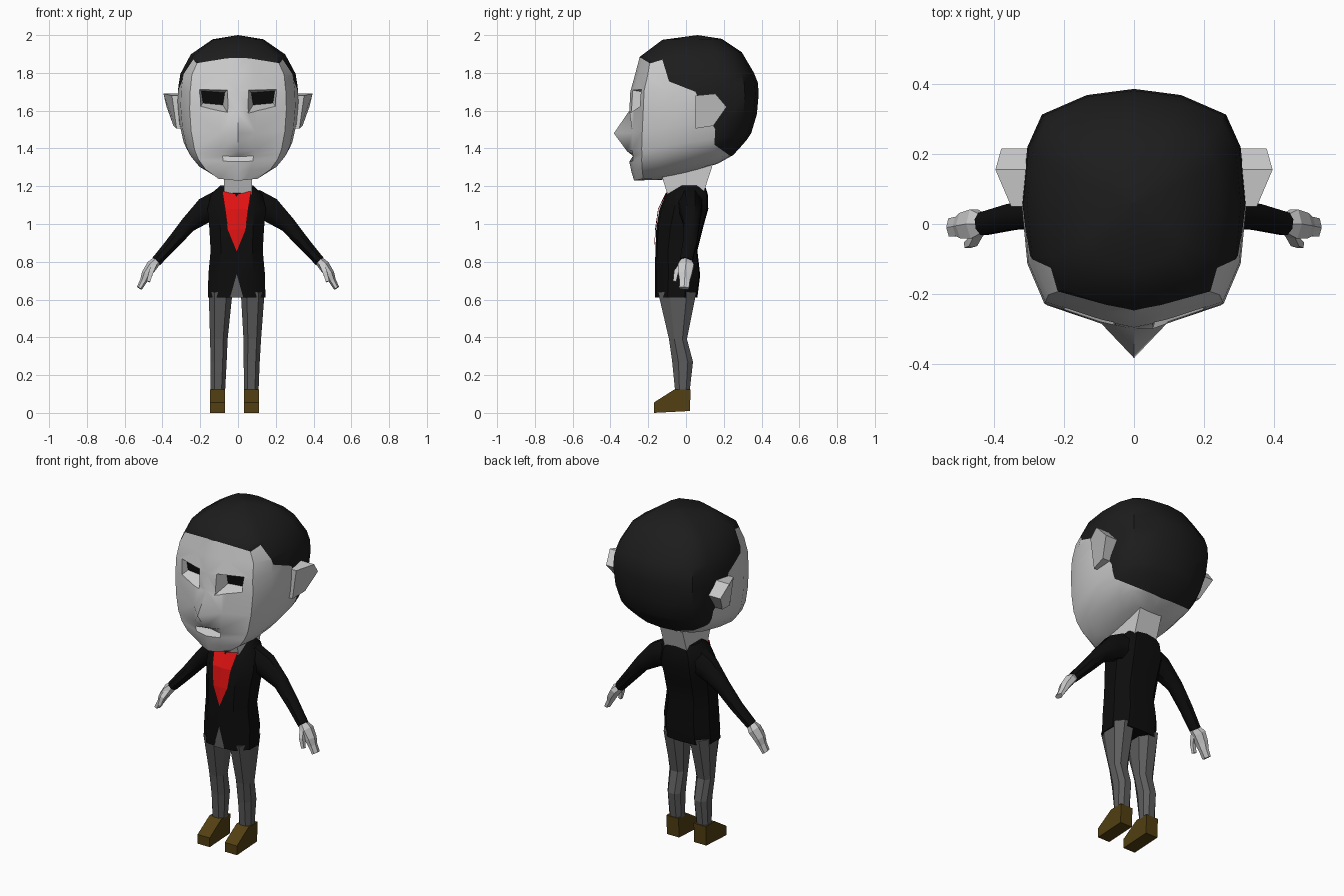
import bpy, bmesh, math
from mathutils import Vector

if "Cube" in bpy.data.objects:
    bpy.data.objects.remove(bpy.data.objects["Cube"])


def material(name, r, g, b):
    m = bpy.data.materials.new(name)
    m.diffuse_color = (r, g, b, 1)
    m.use_nodes = True
    m.node_tree.nodes["Principled BSDF"].inputs["Base Color"].default_value = m.diffuse_color
    return m


HAIR = material("hair_dark", .012, .012, .012)
COAT = material("coat_black", .004, .004, .004)
RED = material("shirt_red", .75, .006, .006)
TROUSER = material("trouser_grey", .11, .11, .11)
BROWN = material("shoe_brown", .085, .05, .006)
BLACK = material("eye_black", .003, .003, .003)


def make(name, verts, faces, mat=None, smooth=None):
    me = bpy.data.meshes.new(name)
    me.from_pydata([tuple(v) for v in verts], [], faces)
    bm = bmesh.new()
    bm.from_mesh(me)
    bmesh.ops.recalc_face_normals(bm, faces=bm.faces)
    bm.to_mesh(me)
    bm.free()
    ob = bpy.data.objects.new(name, me)
    bpy.context.collection.objects.link(ob)
    if mat:
        me.materials.append(mat)
    if smooth:
        shade(ob, smooth)
    return ob


def activate(ob):
    bpy.ops.object.select_all(action='DESELECT')
    ob.select_set(True)
    bpy.context.view_layer.objects.active = ob


def shade(ob, angle):
    activate(ob)
    bpy.ops.object.shade_smooth_by_angle(angle=math.radians(angle))


def loft(name, rings, mat=None, smooth=None):
    n = len(rings[0])
    verts = [p for r in rings for p in r]
    faces = [(i * n + j, i * n + (j + 1) % n, (i + 1) * n + (j + 1) % n, (i + 1) * n + j)
             for i in range(len(rings) - 1) for j in range(n)]
    faces += [tuple(range(n)), tuple(range(len(verts) - n, len(verts)))]
    return make(name, verts, faces, mat, smooth)


def prism(name, profile, x0, x1, mat=None):
    return loft(name, [[(x, y, z) for y, z in profile] for x in (x0, x1)], mat)


def tube(name, path, s, n, mat=None, smooth=None):
    # path rows: x, y, z, half size across y, half size the other way
    rings = []
    pts = [Vector(p[:3]) for p in path]
    for i, p in enumerate(path):
        d = (pts[min(i + 1, len(pts) - 1)] - pts[max(i - 1, 0)]).normalized()
        v = d.cross(Vector((0, 1, 0))).normalized()
        u = v.cross(d)
        ring = []
        for k in range(n):
            a = math.tau * (k + .5) / n
            q = pts[i] + u * p[3] * math.cos(a) + v * p[4] * math.sin(a)
            ring.append((s * q.x, q.y, q.z))
        rings.append(ring)
    return loft(name, rings, mat, smooth)


def full(half):
    return half + [(-x, y) for x, y in reversed(half) if x > 0]


def boolean(ob, cutter, op):
    activate(ob)
    m = ob.modifiers.new("cut", 'BOOLEAN')
    m.operation, m.object, m.solver = op, cutter, 'EXACT'
    bpy.ops.object.modifier_apply(modifier=m.name)


# head: tilted rings (front y, front z, back y, back z, half width, centre-front y)
HEAD = full([(0, -1), (.3, -.94), (.8, -.79), (.95, -.47), (1, 0),
             (.95, .5), (.82, .78), (.42, .947), (0, 1)])
rows = [(-.101, 1.235, -.099, 1.235, .002, None), (-.275, 1.23, .17, 1.32, .13, None),
        (-.29, 1.28, .25, 1.365, .215, None), (-.30, 1.33, .30, 1.42, .26, None),
        (-.30, 1.357, .325, 1.45, .275, -.258), (-.305, 1.385, .345, 1.48, .288, -.312),
        (-.305, 1.48, .375, 1.58, .31, -.382), (-.30, 1.60, .385, 1.69, .32, None),
        (-.295, 1.70, .38, 1.75, .316, None), (-.27, 1.79, .36, 1.80, .305, None),
        (-.245, 1.885, .295, 1.91, .25, None), (-.125, 1.975, .19, 1.98, .135, None),
        (.06, 2.0, .062, 2.0, .002, None)]


def head_ring(yf, zf, yb, zb, w, nose):
    c = yf + .515 * (yb - yf)
    ring = []
    for i, (fx, fy) in enumerate(HEAD):
        y = c + fy * ((yb - c) if fy > 0 else (c - yf))
        z = zf + (zb - zf) * (y - yf) / (yb - yf)
        ring.append((fx * w, nose if i == 0 and nose is not None else y, z))
    return ring


head = loft("head", [head_ring(*r) for r in rows])

# eye sockets and dark eye plates
inner = [(.08, 1.63), (.185, 1.64), (.195, 1.705), (.07, 1.695)]
outer = [(.04, 1.565), (.235, 1.58), (.24, 1.735), (.045, 1.72)]
for s, side in ((1, "right"), (-1, "left")):
    cut = loft("eye_cutter", [[(s * x, -.205, z) for x, z in inner],
                              [(s * x, -.345, z) for x, z in outer]])
    boolean(head, cut, 'DIFFERENCE')
    bpy.data.objects.remove(cut)
    make("eye_" + side, [(s * x, -.208, z) for x, z in inner], [(0, 1, 2, 3)], BLACK)

# hair: the part of the head inside a side-view outline
hairline = [(-.5, 1.885), (-.24, 1.88), (-.19, 1.85), (-.125, 1.87), (-.09, 1.755), (.05, 1.70),
            (.10, 1.60), (.155, 1.50), (.15, 1.42), (.235, 1.36), (.24, 1.2), (.6, 1.2),
            (.6, 2.2), (-.5, 2.2)]
cut = prism("hair_cutter", hairline, -.6, .6)
hair = head.copy()
hair.data = head.data.copy()
hair.name = "hair"
bpy.context.collection.objects.link(hair)
boolean(hair, cut, 'INTERSECT')
boolean(head, cut, 'DIFFERENCE')
bpy.data.objects.remove(cut)
for ob in (hair, head):
    bm = bmesh.new()
    bm.from_mesh(ob.data)
    caps = [f for f in bm.faces if min(v.co.x for v in f.verts) < -.05
            and max(v.co.x for v in f.verts) > .05]
    bmesh.ops.delete(bm, geom=caps, context='FACES')
    bm.to_mesh(ob.data)
    bm.free()
    shade(ob, 40)
hair.data.materials.clear()
hair.data.materials.append(HAIR)

# neck, leaning forward under the jaw
loft("neck", [[(-.075, -.09, 1.13), (.075, -.09, 1.13), (.075, .095, 1.17), (-.075, .095, 1.17)],
              [(-.075, -.13, 1.26), (.075, -.13, 1.26), (.075, .15, 1.34), (-.075, .15, 1.34)]])

# coat body
BODY = full([(0, -1), (.6, -.92), (1, -.4), (1, .4), (.6, .95), (0, 1)])
coat = []
for z, w, yf, yb in [(.61, .152, -.165, .06), (.73, .15, -.165, .075), (.86, .138, -.162, .06),
                     (.98, .145, -.157, .09), (1.08, .155, -.14, .118), (1.16, .135, -.105, .115),
                     (1.205, .085, -.065, .10)]:
    c, h = (yf + yb) / 2, (yb - yf) / 2
    coat.append([(fx * w - .007, c + fy * h, z) for fx, fy in BODY])
loft("coat", coat, COAT, 40)

# shirt front and the gap in the coat hem
make("shirt_front", [(-.007, -.168, .855), (.04, -.16, .97), (.055, -.144, 1.08), (.07, -.102, 1.175),
                     (-.007, -.106, 1.155), (-.084, -.102, 1.175), (-.069, -.144, 1.08), (-.054, -.16, .97),
                     (-.007, -.164, .97), (-.007, -.148, 1.08)],
     [(0, 1, 8), (0, 8, 7), (8, 1, 2, 9), (7, 8, 9, 6), (9, 2, 3, 4), (6, 9, 4, 5)], RED)
make("coat_gap", [(-.007, -.168, .735), (-.042, -.168, .61), (.028, -.168, .61)], [(0, 1, 2)], TROUSER)

LEG = full([(.5, -1), (1, -.4), (1, .5), (.5, 1)])
for s, side in ((1, "right"), (-1, "left")):
    # ear: slanted slab
    ear = [(.05, 1.68, .35), (.155, 1.69, .395), (.215, 1.62, .378), (.145, 1.52, .342), (.05, 1.505, .325)]
    loft("ear_" + side, [[(s * .275, y, z) for y, z, x in ear], [(s * x, y, z) for y, z, x in ear]])
    # sleeve, hand and thumb
    tube("sleeve_" + side, [(.09, .02, 1.10, .07, .09), (.17, .025, 1.075, .062, .072),
                            (.265, .03, .995, .045, .046), (.35, .02, .895, .04, .037),
                            (.432, 0, .803, .035, .03)], s, 8, COAT, 45)
    tube("hand_" + side, [(.425, 0, .81, .028, .024), (.455, 0, .78, .048, .03), (.485, -.005, .735, .042, .026),
                          (.50, -.007, .70, .032, .019), (.522, -.01, .66, .03, .015)], s, 6)
    tube("thumb_" + side, [(.445, -.02, .785, .02, .02), (.46, -.052, .745, .017, .017),
                           (.475, -.06, .695, .012, .013)], s, 4)
    # trouser leg: z, outer x, inner x, front y, back y, sideways shift
    rings = []
    for z, xo, xi, yf, yb, dx in [(.64, .148, .022, -.148, .055, -.007), (.39, .135, .042, -.09, .005, -.013),
                                  (.27, .13, .045, -.073, .037, -.015), (.12, .127, .05, -.058, .02, -.018)]:
        rings.append([(s * (xo + xi) / 2 + dx + fx * (xo - xi) / 2,
                       (yf + yb) / 2 + fy * (yb - yf) / 2, z) for fx, fy in LEG])
    loft("leg_" + side, rings, TROUSER)
    # shoe
    prism("shoe_" + side, [(-.17, 0), (-.17, .055), (-.06, .125), (.025, .125), (.02, .01)],
          s * .05 - .018, s * .13 - .018, BROWN)
